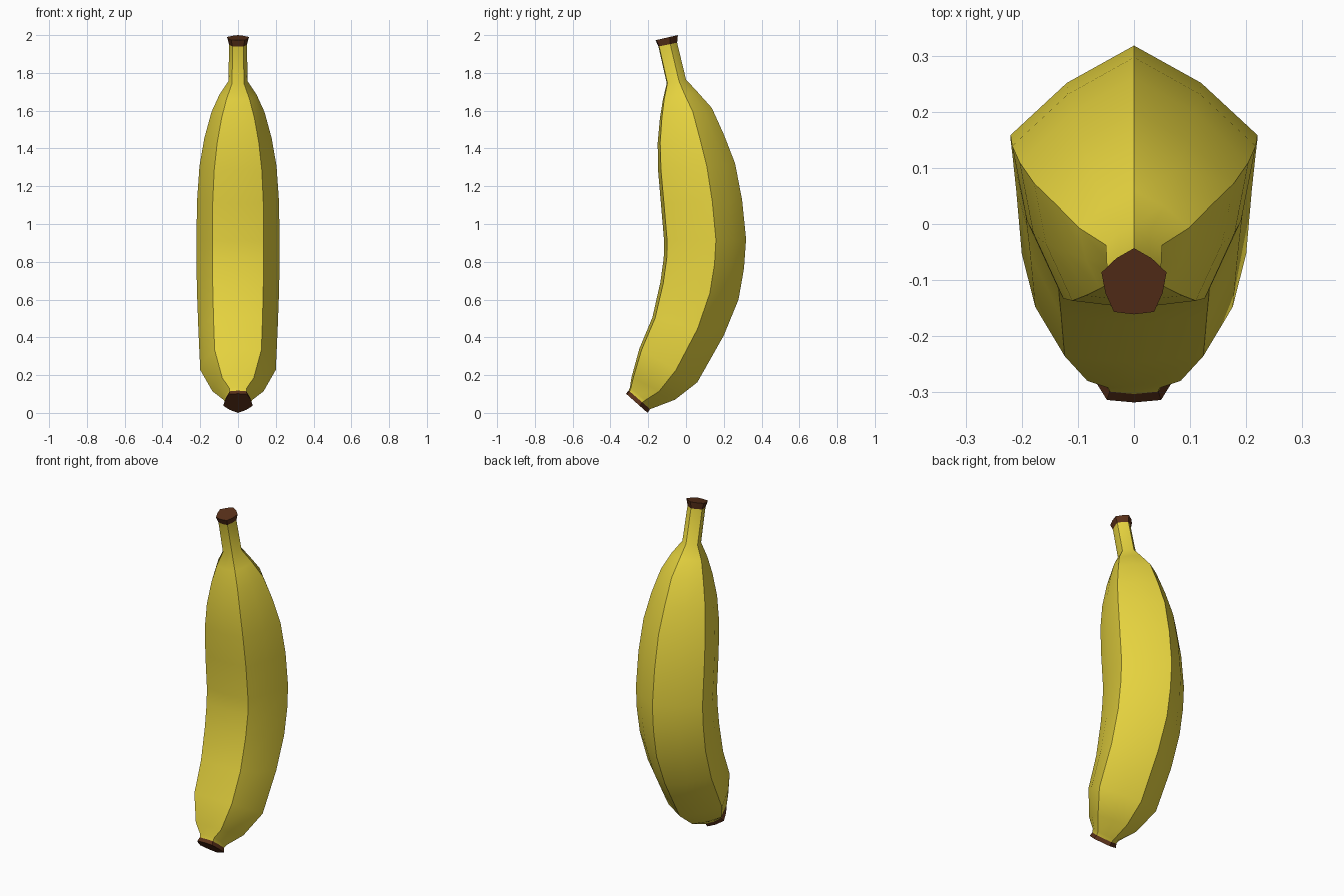
import bpy, bmesh, math
from mathutils import Vector

if "Cube" in bpy.data.objects:
    bpy.data.objects.remove(bpy.data.objects["Cube"])

BULGE = 0.88                      # flat-side midpoints relative to the five ridges
SIDE = math.sin(math.radians(72))


def material(name, color):
    m = bpy.data.materials.new(name)
    m.diffuse_color = color
    m.use_nodes = True
    m.node_tree.nodes["Principled BSDF"].inputs["Base Color"].default_value = m.diffuse_color
    return m


def loft(name, rings, mat, closed):
    """Sweep a five-ridged section; ring = back y, z, front y, z, half width."""
    bm = bmesh.new()
    loops = []
    for by, bz, fy, fz, w in rings:
        back, front = Vector((0, by, bz)), Vector((0, fy, fz))
        d = (back - front) / (1 + BULGE)
        centre = back - d
        loop = []
        for i in range(10):
            a, r = math.radians(36 * i), (BULGE if i % 2 else 1)
            x = w / SIDE * r * math.sin(a)
            loop.append(bm.verts.new(centre + d * r * math.cos(a) + Vector((x, 0, 0))))
        loops.append(loop)
    for p, q in zip(loops, loops[1:]):
        for i in range(10):
            j = (i + 1) % 10
            bm.faces.new((p[i], q[i], q[j], p[j]))
    if closed:
        bm.faces.new(loops[0])
        bm.faces.new(loops[-1][::-1])
    bmesh.ops.recalc_face_normals(bm, faces=bm.faces)
    # keep an open skin facing outwards
    f = max(bm.faces, key=lambda f: f.calc_center_median().y)
    if not closed and f.normal.y < 0:
        bmesh.ops.reverse_faces(bm, faces=bm.faces)
    me = bpy.data.meshes.new(name)
    bm.to_mesh(me)
    bm.free()
    me.materials.append(mat)
    ob = bpy.data.objects.new(name, me)
    bpy.context.collection.objects.link(ob)
    bpy.ops.object.select_all(action='DESELECT')
    ob.select_set(True)
    bpy.context.view_layer.objects.active = ob
    bpy.ops.object.shade_smooth_by_angle(angle=math.radians(38))
    return ob


yellow = material("peel_yellow", (0.80, 0.66, 0.05, 1))
brown = material("end_brown", (0.10, 0.03, 0.01, 1))

stem_end = (-0.047, 1.96, -0.146, 1.94, 0.048)
tip_end = (-0.19, 0.02, -0.303, 0.118, 0.070)

# Peel, from stem down to the blossom end
loft("peel", [
    stem_end,
    (0.000, 1.765, -0.102, 1.745, 0.050),
    (0.060, 1.700, -0.122, 1.660, 0.098),
    (0.137, 1.614, -0.138, 1.560, 0.140),
    (0.202, 1.470, -0.150, 1.430, 0.178),
    (0.260, 1.320, -0.148, 1.285, 0.204),
    (0.297, 1.127, -0.133, 1.110, 0.217),
    (0.318, 0.920, -0.116, 0.910, 0.220),
    (0.307, 0.765, -0.118, 0.820, 0.220),
    (0.278, 0.600, -0.136, 0.690, 0.217),
    (0.200, 0.410, -0.178, 0.505, 0.210),
    (0.060, 0.162, -0.247, 0.340, 0.200),
    (-0.058, 0.070, -0.288, 0.190, 0.135),
    (-0.168, 0.028, -0.297, 0.135, 0.074),
    tip_end], yellow, False)

# Brown stem cap and blossom tip
loft("stem_cap", [(-0.043, 2.0, -0.161, 1.973, 0.058), stem_end], brown, True)
loft("blossom_tip", [tip_end, (-0.203, 0.0, -0.318, 0.102, 0.078)], brown, True)
